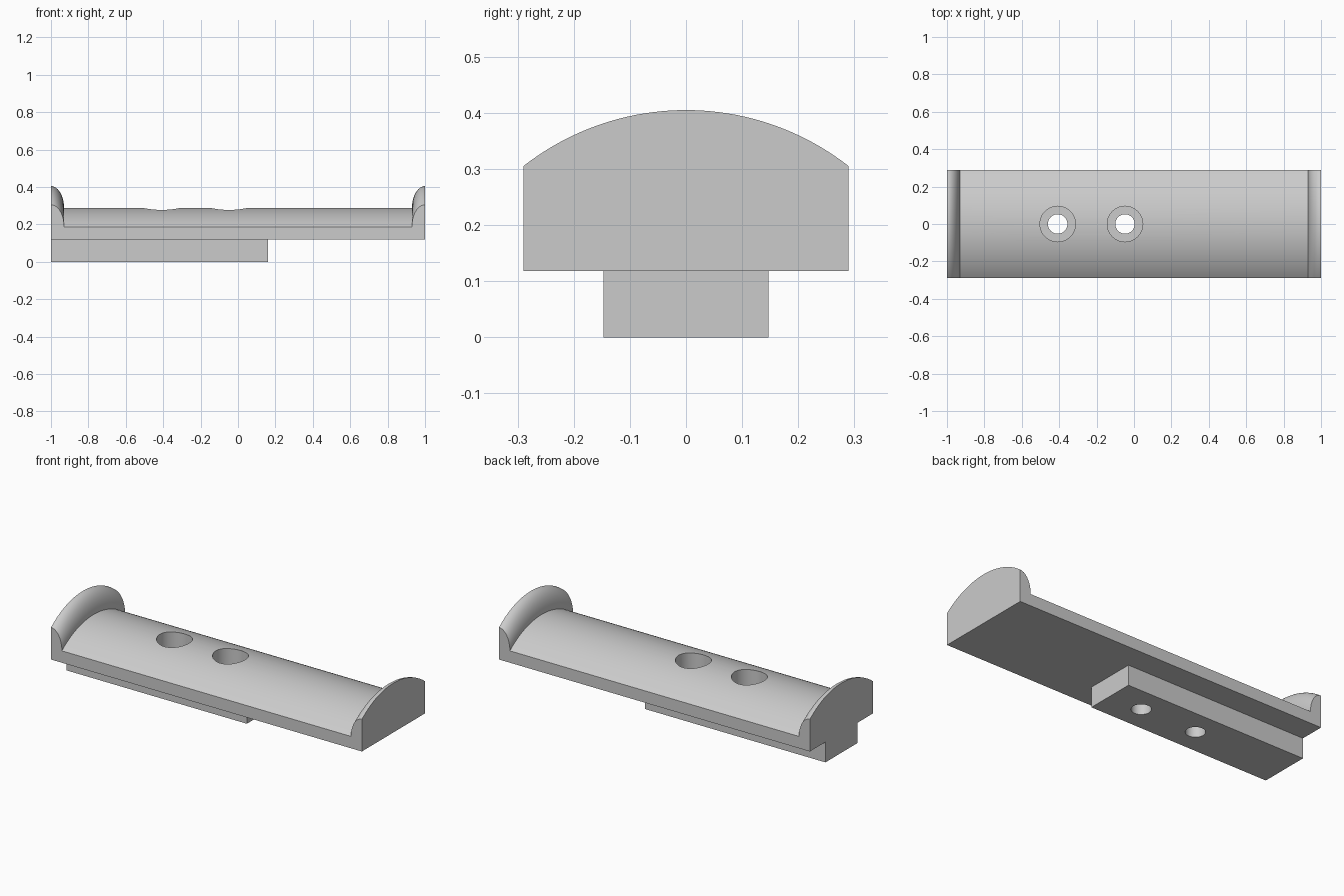
import bpy, bmesh, math

cube = bpy.data.objects.get("Cube")
if cube:
    bpy.data.objects.remove(cube, do_unlink=True)

grey = bpy.data.materials.new("plain grey")
grey.use_nodes = True
colour = (0.6, 0.6, 0.6, 1)
grey.diffuse_color = colour
grey.node_tree.nodes["Principled BSDF"].inputs["Base Color"].default_value = colour

HALF_W, BASE_Z, FLOOR_Z, RIM_H, LIP = 0.29, 0.118, 0.287, 0.118, 0.07
RISE = 0.1
RADIUS = (HALF_W ** 2 + RISE ** 2) / (2 * RISE)


def new_object(name, bm):
    bmesh.ops.recalc_face_normals(bm, faces=bm.faces)
    mesh = bpy.data.meshes.new(name)
    bm.to_mesh(mesh)
    bm.free()
    mesh.materials.append(grey)
    ob = bpy.data.objects.new(name, mesh)
    bpy.context.collection.objects.link(ob)
    return ob


def section(bm, x, crown):
    """Arched cross-section whose top point is at height crown."""
    n = 40
    pts = [(-HALF_W, BASE_Z)]
    for i in range(n + 1):
        y = HALF_W * (2 * i / n - 1)
        pts.append((y, crown - RADIUS + math.sqrt(RADIUS ** 2 - y * y)))
    pts.append((HALF_W, BASE_Z))
    return [bm.verts.new((x, y, z)) for y, z in pts]


def boolean(target, tool, operation):
    mod = target.modifiers.new(operation.lower(), 'BOOLEAN')
    mod.operation, mod.solver, mod.object = operation, 'EXACT', tool
    bpy.context.view_layer.objects.active = target
    bpy.ops.object.modifier_apply(modifier=mod.name)
    bpy.data.objects.remove(tool, do_unlink=True)


# Arched bar with a rounded raised lip at each end
steps = 14
lip = []
for i in range(steps + 1):
    a = math.pi / 2 * i / steps
    lip.append((1 - LIP * math.sin(a), FLOOR_Z + RIM_H * math.cos(a)))
stations = [(-x, z) for x, z in lip] + lip[::-1]
bm = bmesh.new()
rings = [section(bm, x, z) for x, z in stations]
for a, b in zip(rings, rings[1:]):
    for i in range(len(a)):
        j = (i + 1) % len(a)
        bm.faces.new((a[i], a[j], b[j], b[i]))
bm.faces.new(rings[0])
bm.faces.new(rings[-1])
bar = new_object("arched_bar", bm)

# Mounting tongue underneath, flush with one end
bm = bmesh.new()
bmesh.ops.create_cube(bm, size=1)
top = BASE_Z + 0.03
for v in bm.verts:
    v.co = (0.16 if v.co.x > 0 else -1,
            0.147 if v.co.y > 0 else -0.147,
            top if v.co.z > 0 else 0)
boolean(bar, new_object("tongue", bm), 'UNION')


# Counterbored screw holes
def drill(x, radius, z0, z1):
    bm = bmesh.new()
    bmesh.ops.create_cone(bm, cap_ends=True, segments=48, radius1=radius,
                          radius2=radius, depth=z1 - z0)
    bmesh.ops.translate(bm, vec=(x, 0, (z0 + z1) / 2), verts=bm.verts)
    boolean(bar, new_object("drill", bm), 'DIFFERENCE')


for x in (-0.408, -0.048):
    drill(x, 0.052, -0.1, 0.5)
    drill(x, 0.095, 0.13, 0.5)

bpy.ops.object.select_all(action='DESELECT')
bar.select_set(True)
bpy.context.view_layer.objects.active = bar
bpy.ops.object.shade_smooth_by_angle(angle=math.radians(30))
